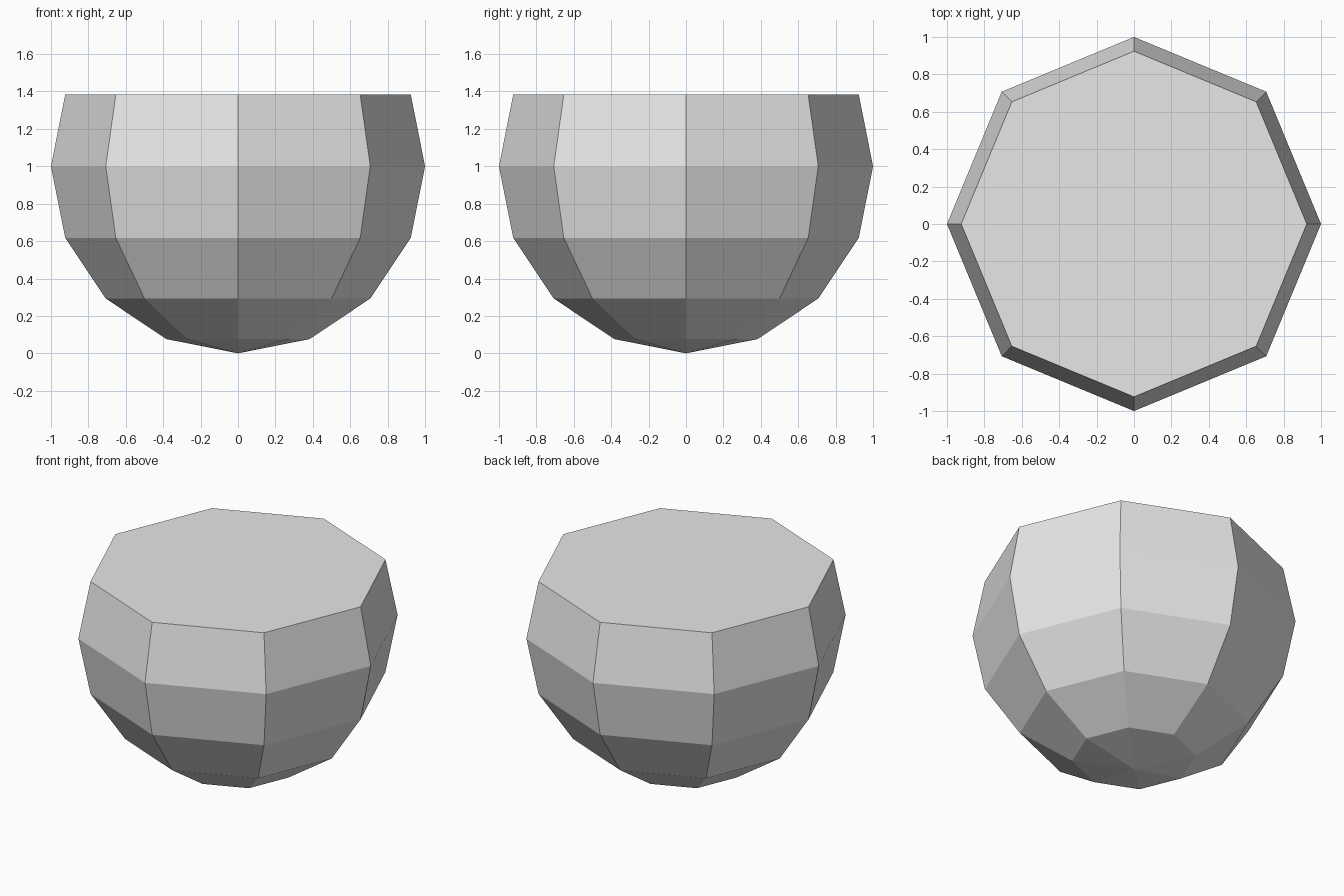
import bpy
import bmesh
from mathutils import Matrix

cube = bpy.data.objects.get("Cube")
if cube:
    bpy.data.objects.remove(cube, do_unlink=True)

# Single plain grey
grey = bpy.data.materials.new("plain_grey")
grey.use_nodes = True
colour = (0.8, 0.8, 0.8, 1.0)
grey.diffuse_color = colour
grey.node_tree.nodes["Principled BSDF"].inputs["Base Color"].default_value = colour

# Faceted ball standing on its pole
bm = bmesh.new()
bmesh.ops.create_uvsphere(bm, u_segments=8, v_segments=8, radius=1.0,
                          matrix=Matrix.Translation((0, 0, 1)))

# Remove the rings above the rim and close it with one flat lid
bmesh.ops.delete(bm, geom=[v for v in bm.verts if v.co.z > 1.5], context="VERTS")
rim = [e for e in bm.edges if e.is_boundary]
bmesh.ops.contextual_create(bm, geom=rim)
bmesh.ops.recalc_face_normals(bm, faces=bm.faces[:])
for face in bm.faces:
    face.smooth = False

mesh = bpy.data.meshes.new("faceted_bowl")
bm.to_mesh(mesh)
bm.free()
mesh.materials.append(grey)
bowl = bpy.data.objects.new("faceted_bowl", mesh)
bpy.context.collection.objects.link(bowl)
